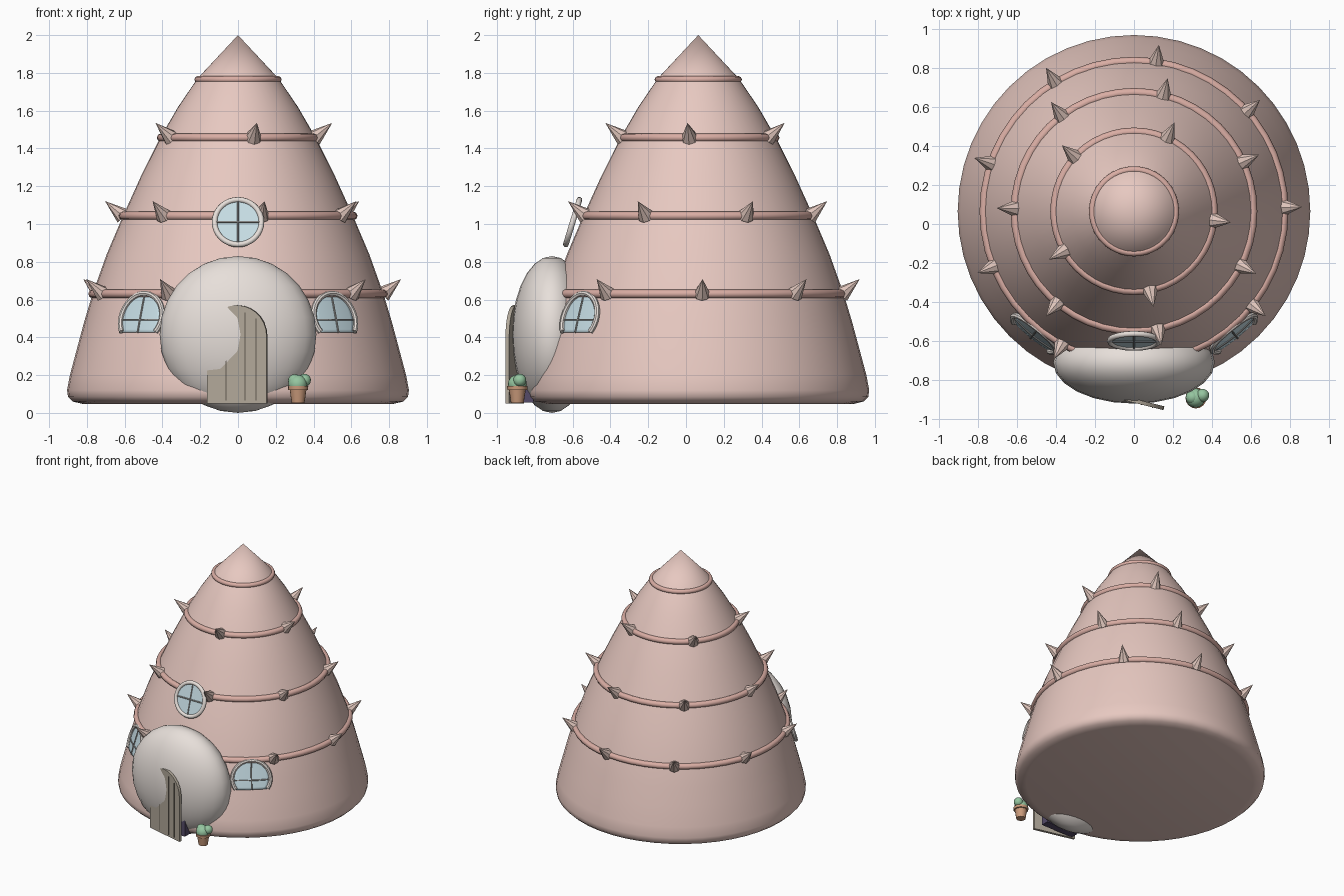
import bpy, bmesh
from math import sin, cos, pi, radians, sqrt
from mathutils import Matrix, Vector

if "Cube" in bpy.data.objects:
    bpy.data.objects.remove(bpy.data.objects["Cube"])

CY = 0.065  # y of the cone axis


def mat(name, *rgb):
    m = bpy.data.materials.new(name)
    m.diffuse_color = (*rgb, 1)
    m.use_nodes = True
    m.node_tree.nodes["Principled BSDF"].inputs["Base Color"].default_value = m.diffuse_color
    return m


PINK = mat("pink_shell", .80, .58, .53)
ROSE = mat("rose_band", .70, .42, .37)
THORN = mat("thorn", .74, .56, .50)
CREAM = mat("cream", .80, .74, .70)
WOOD = mat("grey_wood", .44, .39, .32)
DARK = mat("dark_groove", .12, .10, .08)
PURPLE = mat("dark_doorway", .09, .07, .14)
GLASS = mat("glass", .58, .74, .80)
BAR = mat("window_bar", .38, .38, .37)
CLAY = mat("clay", .60, .33, .20)
GREEN = mat("leaf", .30, .56, .35)


def finish(o, name, m, smooth=40):
    o.name = name
    o.data.materials.append(m)
    bpy.ops.object.select_all(action='DESELECT')
    o.select_set(True)
    bpy.context.view_layer.objects.active = o
    if smooth:
        bpy.ops.object.shade_smooth_by_angle(angle=radians(smooth))
    return o


def from_bm(bm, name, m, smooth=40):
    bmesh.ops.recalc_face_normals(bm, faces=bm.faces)
    me = bpy.data.meshes.new(name)
    bm.to_mesh(me)
    bm.free()
    o = bpy.data.objects.new(name, me)
    bpy.context.collection.objects.link(o)
    return finish(o, name, m, smooth)


def lathe(name, pts, m, loc, n):
    bm = bmesh.new()
    vs = [bm.verts.new((r, 0, z)) for r, z in pts]
    es = [bm.edges.new(p) for p in zip(vs, vs[1:])]
    bmesh.ops.spin(bm, geom=vs + es, axis=(0, 0, 1), cent=(0, 0, 0), angle=2 * pi, steps=n)
    bmesh.ops.remove_doubles(bm, verts=bm.verts, dist=1e-4)
    o = from_bm(bm, name, m)
    o.location = loc
    return o


def tube(name, pts, rad, m):
    c = bpy.data.curves.new(name, 'CURVE')
    c.dimensions = '3D'
    c.bevel_depth, c.bevel_resolution, c.use_fill_caps = rad, 2, True
    s = c.splines.new('POLY')
    s.points.add(len(pts) - 1)
    for p, q in zip(s.points, pts):
        p.co = (*q, 1)
    o = bpy.data.objects.new(name, c)
    bpy.context.collection.objects.link(o)
    bpy.context.view_layer.objects.active = o
    bpy.ops.object.select_all(action='DESELECT')
    o.select_set(True)
    bpy.ops.object.convert(target='MESH')
    return finish(bpy.context.object, name, m)


def arch(name, w, h, depth, m):
    # arched slab in the xz plane: base at z=0, front at y=0, going back by depth
    bm = bmesh.new()
    pts = [(-w, 0), (w, 0)] + [(w * cos(pi * i / 14), h - w + w * sin(pi * i / 14)) for i in range(15)]
    f = bm.faces.new([bm.verts.new((x, 0, z)) for x, z in pts])
    r = bmesh.ops.extrude_face_region(bm, geom=[f])
    bmesh.ops.translate(bm, vec=(0, depth, 0), verts=[v for v in r['geom'] if isinstance(v, bmesh.types.BMVert)])
    bmesh.ops.recalc_face_normals(bm, faces=bm.faces)
    return from_bm(bm, name, m, 30)


# conical shell
PROFILE = [(0, 2), (.215, 1.77), (.317, 1.62), (.41, 1.46), (.515, 1.25), (.61, 1.04), (.695, .84), (.77, .63),
           (.815, .48), (.85, .35), (.89, .2), (.905, .12), (.9, .085), (.875, .06), (.82, .047), (0, .047)]
lathe("shell", PROFILE, PINK, (0, CY, 0), 48)


def radius(z):
    for (r0, z0), (r1, z1) in zip(PROFILE, PROFILE[1:]):
        if z1 <= z <= z0:
            return r0 + (r1 - r0) * (z0 - z) / (z0 - z1)


# bands with outward thorns
for i, (r, z, t, n) in enumerate([(.77, .63, .023, 9), (.61, 1.043, .023, 7), (.408, 1.457, .022, 5), (.213, 1.765, .018, 0)]):
    bpy.ops.mesh.primitive_torus_add(location=(0, CY, z), major_radius=r, minor_radius=t,
                                     major_segments=48, minor_segments=8)
    finish(bpy.context.object, f"band_{i}", ROSE, 60)
    for k in range(n):
        if i == 0 and k == 0:
            continue  # the porch sits here
        a = radians(281.5) + 2 * pi * k / n
        d = Vector((.77 * cos(a), .77 * sin(a), .64)).normalized()
        base = Vector((r * cos(a), CY + r * sin(a), z))
        bpy.ops.mesh.primitive_cone_add(vertices=8, radius1=.045, depth=.125, location=base + d * .06,
                                        rotation=d.to_track_quat('Z', 'Y').to_euler())
        finish(bpy.context.object, f"thorn_{i}_{k}", THORN, 30)

# rounded porch
bpy.ops.mesh.primitive_uv_sphere_add(segments=24, ring_count=14, radius=1, location=(0, -.71, .415))
bpy.context.object.scale = (.415, .212, .415)
finish(bpy.context.object, "porch", CREAM, 60)

# doorway and half-open plank door
arch("doorway", .14, .5, .06, PURPLE).location = (0, -.868, .055)
door = arch("door", .163, .52, .02, WOOD)
door.location, door.rotation_euler = (-.007, -.916, .05), (0, 0, radians(-14))
for k, x in enumerate((-.057, .046, .105)):
    bpy.ops.mesh.primitive_cube_add(size=1)
    g = finish(bpy.context.object, f"door_groove_{k}", DARK, 0)
    top = .34 + sqrt(.163 ** 2 - x * x)
    g.matrix_world = door.matrix_basis @ Matrix.Translation((x, .004, top / 2)) @ Matrix.Diagonal((.005, .012, top - .03, 1))

# round upper window
W = Matrix.Translation((0, -.60, 1.01)) @ Matrix.Rotation(radians(73), 4, 'X')
bpy.ops.mesh.primitive_torus_add(major_radius=.124, minor_radius=.015, major_segments=32, minor_segments=8)
finish(bpy.context.object, "round_window_frame", CREAM, 60).matrix_world = W
bpy.ops.mesh.primitive_cylinder_add(vertices=32, radius=.122, depth=.006)
finish(bpy.context.object, "round_window_glass", GLASS).matrix_world = W
for k, (dx, dy) in enumerate(((.12, 0), (0, .12))):
    tube(f"round_window_bar_{k}", [W @ Vector((-dx, -dy, .004)), W @ Vector((dx, dy, .004))], .005, BAR)

# arched side windows wrapped on the shell
for side, az in (("right", radians(-50.8)), ("left", radians(230.8))):
    def wrap(u, v, off):
        z = .505 + v
        a, r = az + u / .81, radius(z) + off
        return Vector((r * cos(a), CY + r * sin(a), z))
    arc = [radians(-36 + 252 * i / 28) for i in range(29)]
    tube(f"{side}_window_frame", [wrap(.138 * cos(t), .128 * sin(t), .012) for t in arc], .015, CREAM)
    bm = bmesh.new()
    rows = []
    for i in range(13):
        v = -.08 + .205 * i / 12
        w = .138 * sqrt(max(0, 1 - (v / .128) ** 2))
        rows.append([bm.verts.new(wrap(w * (j / 4 - 1), v, .008)) for j in range(9)])
    for a, b in zip(rows, rows[1:]):
        for j in range(8):
            bm.faces.new((a[j], a[j + 1], b[j + 1], b[j]))
    g = from_bm(bm, f"{side}_window_glass", GLASS)
    s = g.modifiers.new("thickness", 'SOLIDIFY')
    s.thickness, s.offset = .004, 0
    tube(f"{side}_window_upright", [wrap(0, -.08 + .02 * i, .012) for i in range(11)], .005, BAR)
    tube(f"{side}_window_crossbar", [wrap(-.13 + .026 * i, -.012, .012) for i in range(11)], .005, BAR)

# potted shrub
lathe("pot", [(0, .053), (.034, .053), (.044, .12), (.053, .122), (.054, .142), (.042, .142), (0, .135)],
      CLAY, (.318, -.893, 0), 16)
for k, (x, y, z, r) in enumerate(((.316, -.893, .152, .05), (.352, -.88, .173, .034), (.3, -.89, .17, .035))):
    bpy.ops.mesh.primitive_uv_sphere_add(segments=16, ring_count=10, radius=r, location=(x, y, z))
    finish(bpy.context.object, f"shrub_{k}", GREEN, 60)
